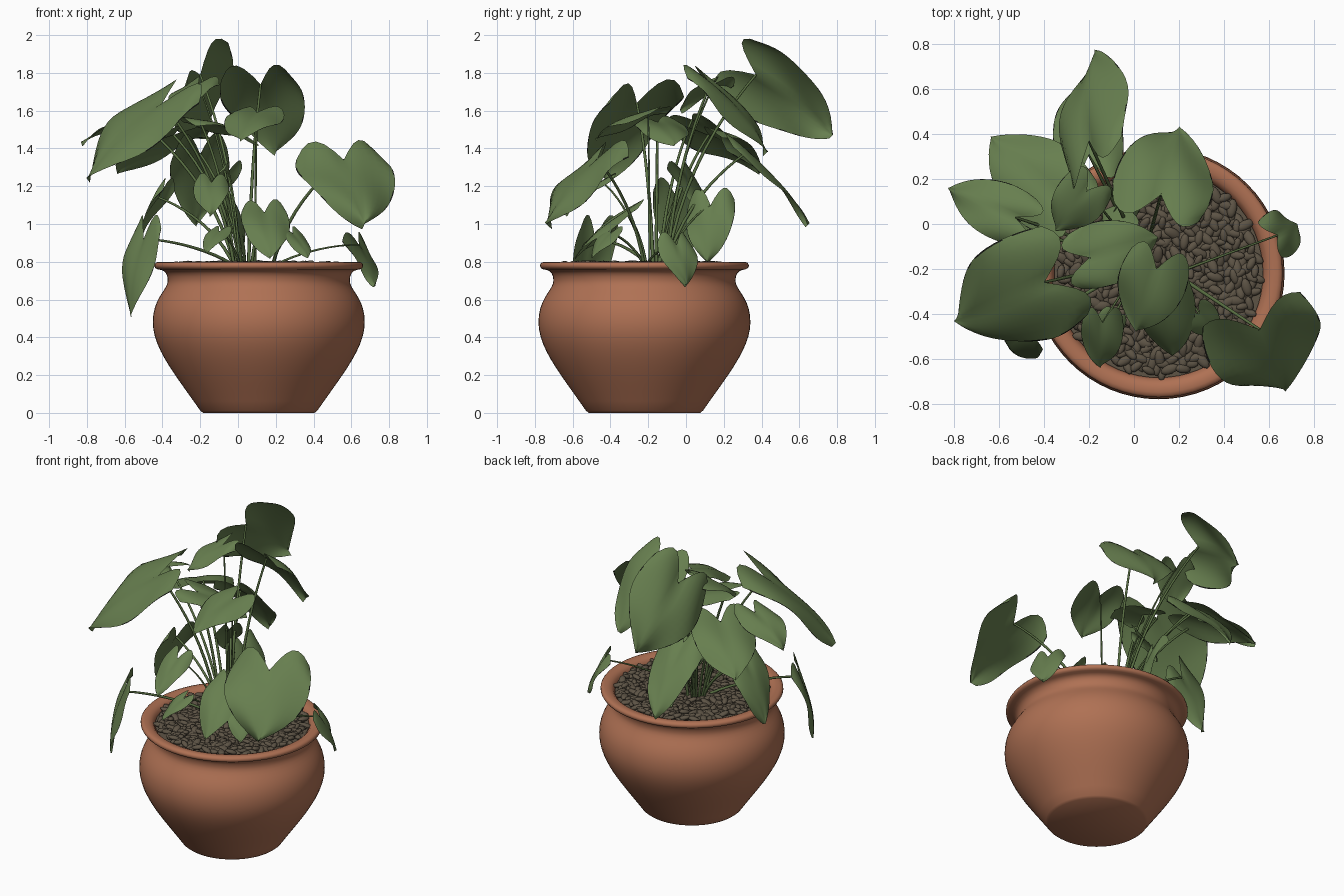
import bpy, bmesh, math, random
from mathutils import Vector, Matrix
from mathutils.geometry import interpolate_bezier

if "Cube" in bpy.data.objects:
    bpy.data.objects.remove(bpy.data.objects["Cube"])

random.seed(4)
PX, PY = 0.11, -0.22          # pot axis


def material(name, col):
    m = bpy.data.materials.new(name)
    m.diffuse_color = (*col, 1)
    m.use_nodes = True
    m.node_tree.nodes["Principled BSDF"].inputs["Base Color"].default_value = m.diffuse_color
    return m


TERRACOTTA = material("terracotta", (0.43, 0.165, 0.088))
PEBBLE = material("pebble_brown", (0.11, 0.088, 0.06))
LEAF = material("leaf_green", (0.135, 0.21, 0.078))
EDGE = material("dark_leaf_edge", (0.012, 0.014, 0.01))
STEM = material("stem_green", (0.10, 0.16, 0.055))


def finish(bm, name, mats, angle=50):
    me = bpy.data.meshes.new(name)
    bm.to_mesh(me)
    bm.free()
    ob = bpy.data.objects.new(name, me)
    bpy.context.collection.objects.link(ob)
    for m in mats:
        me.materials.append(m)
    bpy.ops.object.select_all(action='DESELECT')
    ob.select_set(True)
    bpy.context.view_layer.objects.active = ob
    bpy.ops.object.shade_smooth_by_angle(angle=math.radians(angle))
    return ob


def lathe(name, profile, mat, steps=64):
    bm = bmesh.new()
    vs = [bm.verts.new((PX + p[0], PY, p[1])) for p in profile]
    es = [bm.edges.new(p) for p in zip(vs, vs[1:])]
    bmesh.ops.spin(bm, geom=vs + es, cent=(PX, PY, 0), axis=(0, 0, 1),
                   angle=2 * math.pi, steps=steps)
    bmesh.ops.remove_doubles(bm, verts=bm.verts, dist=1e-4)
    bmesh.ops.recalc_face_normals(bm, faces=bm.faces)
    return finish(bm, name, [mat])


def arc(p0, h0, h1, p1, count):
    return [(p.x, p.y) for p in interpolate_bezier(
        *[Vector((a, b, 0)) for a, b in (p0, h0, h1, p1)], count)]


# Pot: flared lower wall, belly curving into the neck, rolled rim, inner wall
lower = arc((.31, .012), (.44, .20), (.561, .34), (.561, .48), 12)
upper = arc((.561, .48), (.561, .61), (.482, .65), (.482, .70), 10)
flare = arc((.482, .70), (.482, .74), (.50, .757), (.535, .76), 6)
rim = arc((.535, .76), (.56, .765), (.56, .798), (.53, .80), 6)
inner = arc((.53, .80), (.49, .80), (.462, .79), (.462, .72), 6)
lathe("pot", [(0, 0), (.295, 0)] + lower + upper[1:] + flare[1:] + rim[1:] + inner[1:],
      TERRACOTTA)
lathe("soil", [(0, .765), (.465, .765)], PEBBLE)

# Pebbles: flattened stones scattered evenly over the soil
bm = bmesh.new()
COUNT = 560
for i in range(COUNT):
    r = 0.445 * math.sqrt((i + .5) / COUNT)
    a = i * 2.39996
    s = random.uniform(.85, 1.3)
    mat = (Matrix.Translation((PX + r * math.cos(a), PY + r * math.sin(a),
                               random.uniform(.768, .79)))
           @ Matrix.Rotation(random.uniform(0, 6.28), 4, 'Z')
           @ Matrix.Rotation(random.uniform(-.4, .4), 4, 'Y')
           @ Matrix.Diagonal((.035 * s, .018 * s, .014, 1)))
    bmesh.ops.create_icosphere(bm, subdivisions=2, radius=1, matrix=mat)
finish(bm, "pebbles", [PEBBLE], 60)


# Leaf: heart-shaped blade from notch to tip, arched along and across,
# with a thin broken dark margin
def leaf(name, base, tip, fullness=.92, roll=0, bend=.07, curl=.13, lobe=.32):
    base, tip = Vector(base), Vector(tip)
    f = tip - base
    length = f.length
    width = length * fullness
    f.normalize()
    s = f.cross(Vector((0, 0, 1))).normalized()
    s = Matrix.Rotation(-math.radians(roll), 3, f) @ s
    n = s.cross(f)
    bm = bmesh.new()
    rows, cols = 16, 14
    ph = random.uniform(0, 6)
    grid = []
    for j in range(rows + 1):
        v = j / rows
        half = .6 * width * (1 - v ** 1.9) * (.76 + .42 * v) + .004 * (1 - v)
        row = []
        for i in range(cols + 1):
            u = (i - cols / 2) / (cols / 2 - 1) * .975
            u = max(-1, min(1, u))
            au = abs(u)
            back = lobe * math.sin(math.pi * min(1, au * .85)) * (1 - v) ** 1.6
            x = u * half * (1 - .12 * (1 - v) ** 4 * au)
            y = (v - back) * length
            z = (bend * length * 4 * v * (1 - v) - curl * width * u * u * (1 - v * .6)
                 + .045 * width * au * math.sin(7 * v + ph + 2 * u) + .018 * width * au)
            row.append(bm.verts.new(base + s * x + f * y + n * z))
        grid.append(row)
    for j in range(rows):
        for i in range(cols):
            face = bm.faces.new((grid[j][i], grid[j][i + 1],
                                 grid[j + 1][i + 1], grid[j + 1][i]))
            if i in (0, cols - 1) and random.random() < .5:
                face.material_index = 1
    bmesh.ops.remove_doubles(bm, verts=bm.verts, dist=1e-4)
    finish(bm, name, [LEAF, EDGE], 80)


# Stem: slender tube rising from the soil and bending over to the leaf
def stem(name, root, base, radius):
    cu = bpy.data.curves.new(name, 'CURVE')
    cu.dimensions = '3D'
    cu.bevel_depth = radius
    cu.bevel_resolution = 1
    cu.resolution_u = 10
    root, base = Vector(root), Vector(base)
    sp = cu.splines.new('BEZIER')
    sp.bezier_points.add(1)
    d = base - root
    flat = Vector((d.x, d.y, 0))
    p, q = sp.bezier_points
    p.co, q.co = root, base
    p.handle_left = root - Vector((0, 0, .02))
    p.handle_right = root + flat * .18 + Vector((0, 0, max(d.z, .1) * .5))
    q.handle_left = base - flat * .35 - Vector((0, 0, d.z * .22 - .03))
    q.handle_right = base + flat * .1
    p.radius, q.radius = 1.15, .75
    cu.materials.append(STEM)
    bpy.context.collection.objects.link(bpy.data.objects.new(name, cu))


# One leaf on its stem; the roots ring the crown, or a side shoot on the right
def sprig(name, base, tip, **shape):
    if base[0] > .25:
        root = (.18, -.22, .77)
    else:
        ang = math.atan2(base[1] + .16, base[0] - .04)
        root = (.04 + .06 * math.cos(ang), -.16 + .06 * math.sin(ang), .77)
    leaf("leaf_" + name, base, tip, **shape)
    size = (Vector(tip) - Vector(base)).length
    stem("stem_" + name, root, base, .0085 if size > .33 else .006)


# Large upper leaves
sprig("top_back", (-.20, .37, 1.79), (-.17, .775, 1.47), roll=56, fullness=1)
sprig("upper_back", (.12, .13, 1.74), (.20, .43, 1.38), fullness=1)
sprig("back_left", (-.34, .12, 1.47), (-.64, .39, 1.27))
sprig("lower_back", (-.20, .31, 1.37), (-.22, .65, 1.00), fullness=.66)
sprig("big_left", (-.40, -.26, 1.64), (-.80, -.43, 1.24), roll=12)
sprig("big_right", (.56, -.47, 1.34), (.67, -.74, 1.00), fullness=1.26)
sprig("upper_middle", (-.20, -.15, 1.54), (.11, -.06, 1.42), fullness=.9)
sprig("upper_front", (.10, -.20, 1.59), (.01, -.48, 1.45), fullness=1)
# Smaller leaves and low leaves hanging over the rim
sprig("far_left", (-.53, .03, 1.55), (-.83, .16, 1.43), fullness=.78)
sprig("upper_left", (-.21, .15, 1.74), (-.35, -.03, 1.60))
sprig("front_middle", (.14, -.32, 1.06), (.17, -.59, .82), fullness=.75)
sprig("front_left", (-.14, -.44, 1.22), (-.15, -.64, 1.05), fullness=.75)
sprig("hanging_left", (-.50, -.48, .92), (-.57, -.53, .51), fullness=.68)
sprig("hanging_right", (.64, -.05, .89), (.725, .0, .67), fullness=.95)
sprig("side_left", (-.42, -.05, 1.14), (-.57, -.02, .80), fullness=.75)
sprig("inner_back", (-.04, .13, 1.10), (.04, .11, .80), fullness=.9)
sprig("small_right", (.29, -.40, .95), (.37, -.50, .82), fullness=.85)
sprig("small_front", (-.10, -.43, .96), (-.17, -.56, .85), fullness=.75)
sprig("inner_left", (-.05, -.02, 1.28), (-.14, .06, 1.10), fullness=.8)
